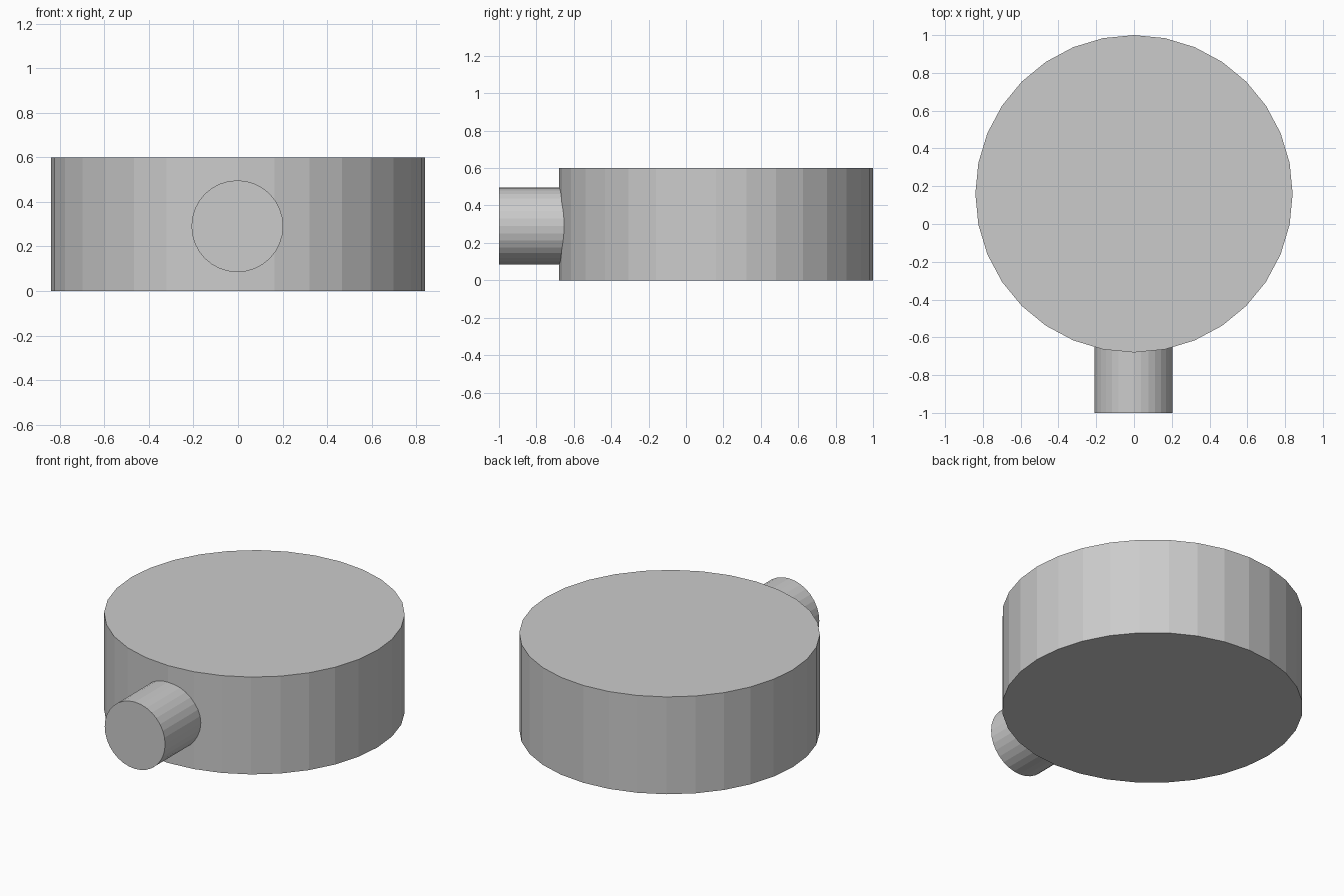
import bpy, math

if "Cube" in bpy.data.objects:
    bpy.data.objects.remove(bpy.data.objects["Cube"])


def cylinder(name, radius, depth, location, rotation=(0, 0, 0)):
    bpy.ops.mesh.primitive_cylinder_add(vertices=32, radius=radius, depth=depth,
                                        location=location, rotation=rotation)
    obj = bpy.context.object
    obj.name = name
    return obj


# Side spout, running from the front face into the drum
spout = cylinder("side_spout", 0.206, 0.7, (-0.003, -0.65, 0.291), (math.pi / 2, 0, 0))

# Wide flat drum
drum = cylinder("drum_body", 0.84, 0.6, (0, 0.16, 0.3))

# Fuse the spout to the drum so no surface remains inside
union = drum.modifiers.new("join_spout", 'BOOLEAN')
union.operation = 'UNION'
union.solver = 'EXACT'
union.object = spout
bpy.context.view_layer.objects.active = drum
bpy.ops.object.modifier_apply(modifier=union.name)
bpy.data.objects.remove(spout, do_unlink=True)
